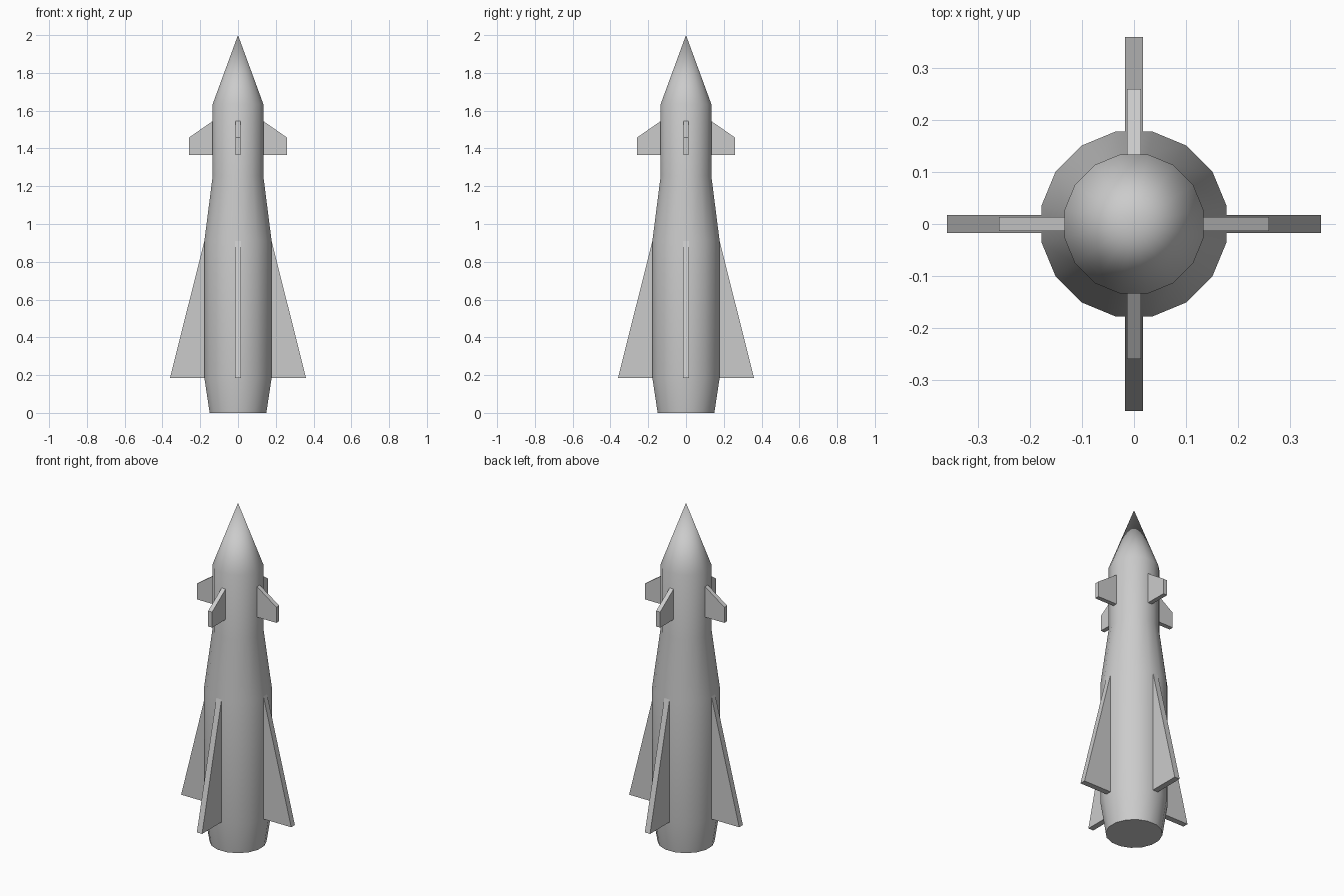
import bpy, bmesh, math
from mathutils import Matrix

if "Cube" in bpy.data.objects:
    bpy.data.objects.remove(bpy.data.objects["Cube"])

SIDES = 16


def finish(bm, name):
    bmesh.ops.recalc_face_normals(bm, faces=bm.faces)
    mesh = bpy.data.meshes.new(name)
    bm.to_mesh(mesh)
    bm.free()
    obj = bpy.data.objects.new(name, mesh)
    bpy.context.collection.objects.link(obj)
    return obj


# Fuselage: 16-sided lathe (facets face the axes), given as (flat radius, height)
def fuselage():
    profile = [(0.15, 0), (0.178, 0.185), (0.178, 0.91), (0.134, 1.255), (0.134, 1.635)]
    bm = bmesh.new()
    rings = []
    for r, z in profile:
        r /= math.cos(math.pi / SIDES)
        angles = [(i + 0.5) * 2 * math.pi / SIDES for i in range(SIDES)]
        rings.append([bm.verts.new((r * math.cos(a), r * math.sin(a), z)) for a in angles])
    tip = bm.verts.new((0, 0, 2))
    for i in range(SIDES):
        j = (i + 1) % SIDES
        for low, high in zip(rings, rings[1:]):
            bm.faces.new((low[i], low[j], high[j], high[i]))
        bm.faces.new((rings[-1][i], rings[-1][j], tip))
    bm.faces.new(rings[0][::-1])
    obj = finish(bm, "fuselage")
    bpy.context.view_layer.objects.active = obj
    obj.select_set(True)
    bpy.ops.object.shade_smooth_by_angle(angle=math.radians(35))
    obj.select_set(False)


# Flat plate fins: (x, z) outline extruded in y, repeated four times around z
def fins(name, outline, half):
    for k in range(4):
        bm = bmesh.new()
        face = bm.faces.new([bm.verts.new((x, -half, z)) for x, z in outline])
        ext = bmesh.ops.extrude_face_region(bm, geom=[face])
        new = [v for v in ext["geom"] if isinstance(v, bmesh.types.BMVert)]
        bmesh.ops.translate(bm, verts=new, vec=(0, 2 * half, 0))
        bm.transform(Matrix.Rotation(k * math.pi / 2, 4, "Z"))
        finish(bm, f"{name}_{k + 1}")


fuselage()
fins("tail_fin", [(0.17, 0.185), (0.36, 0.185), (0.178, 0.91), (0.17, 0.91)], 0.017)
fins("front_fin", [(0.125, 1.365), (0.26, 1.365), (0.26, 1.457), (0.134, 1.545), (0.125, 1.545)], 0.013)
